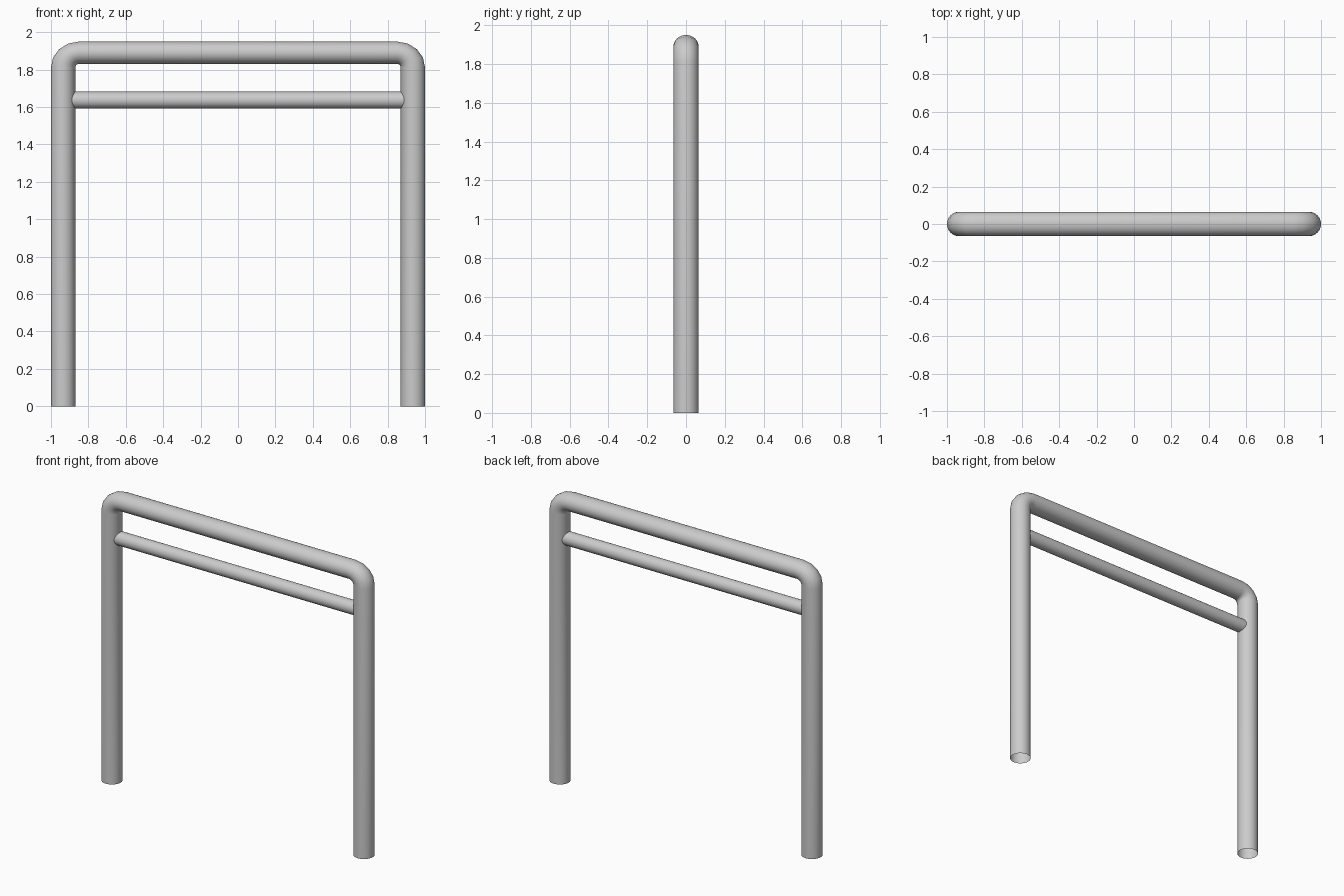
import bpy, bmesh
from math import sin, cos, pi, radians

if "Cube" in bpy.data.objects:
    bpy.data.objects.remove(bpy.data.objects["Cube"])

SIDES = 32
R, SQUASH = 0.0650, 0.92      # pipe radius, vertical flattening of the frame
BEND, STEPS = 0.085, 4        # corner radius and segments
LEG_X, TOP_Z = 0.935, 1.89


def sweep(name, stations):
    """Skin rings of (x, z, tilt, radius, z squash) into an open pipe."""
    bm = bmesh.new()
    rings = []
    for x, z, a, r, s in stations:
        ring = []
        for i in range(SIDES):
            t = 2 * pi * i / SIDES
            u = r * cos(t)
            ring.append(bm.verts.new((x + u * cos(a), r * sin(t), z + u * sin(a) * s)))
        rings.append(ring)
    for p, q in zip(rings, rings[1:]):
        for i in range(SIDES):
            j = (i + 1) % SIDES
            bm.faces.new((p[i], p[j], q[j], q[i]))
    bmesh.ops.recalc_face_normals(bm, faces=bm.faces)
    me = bpy.data.meshes.new(name)
    bm.to_mesh(me)
    bm.free()
    ob = bpy.data.objects.new(name, me)
    bpy.context.collection.objects.link(ob)
    bpy.ops.object.select_all(action='DESELECT')
    ob.select_set(True)
    bpy.context.view_layer.objects.active = ob
    bpy.ops.object.shade_smooth_by_angle(angle=radians(40))
    return ob


# Bent frame: right leg up, two rounded corners, left leg down
path = [(LEG_X, 0, 0, R, SQUASH)]
for start, cx in ((0, LEG_X - BEND), (pi / 2, BEND - LEG_X)):
    for k in range(STEPS + 1):
        a = start + pi / 2 * k / STEPS
        path.append((cx + BEND * cos(a),
                     TOP_Z - BEND * SQUASH + BEND * sin(a) * SQUASH,
                     a, R, SQUASH))
path.append((-LEG_X, 0, pi, R, SQUASH))
sweep("frame", path)

# Thinner crossbar running into both legs
sweep("crossbar", [(s * 0.92, 1.637, pi / 2, 0.045, 1) for s in (1, -1)])
